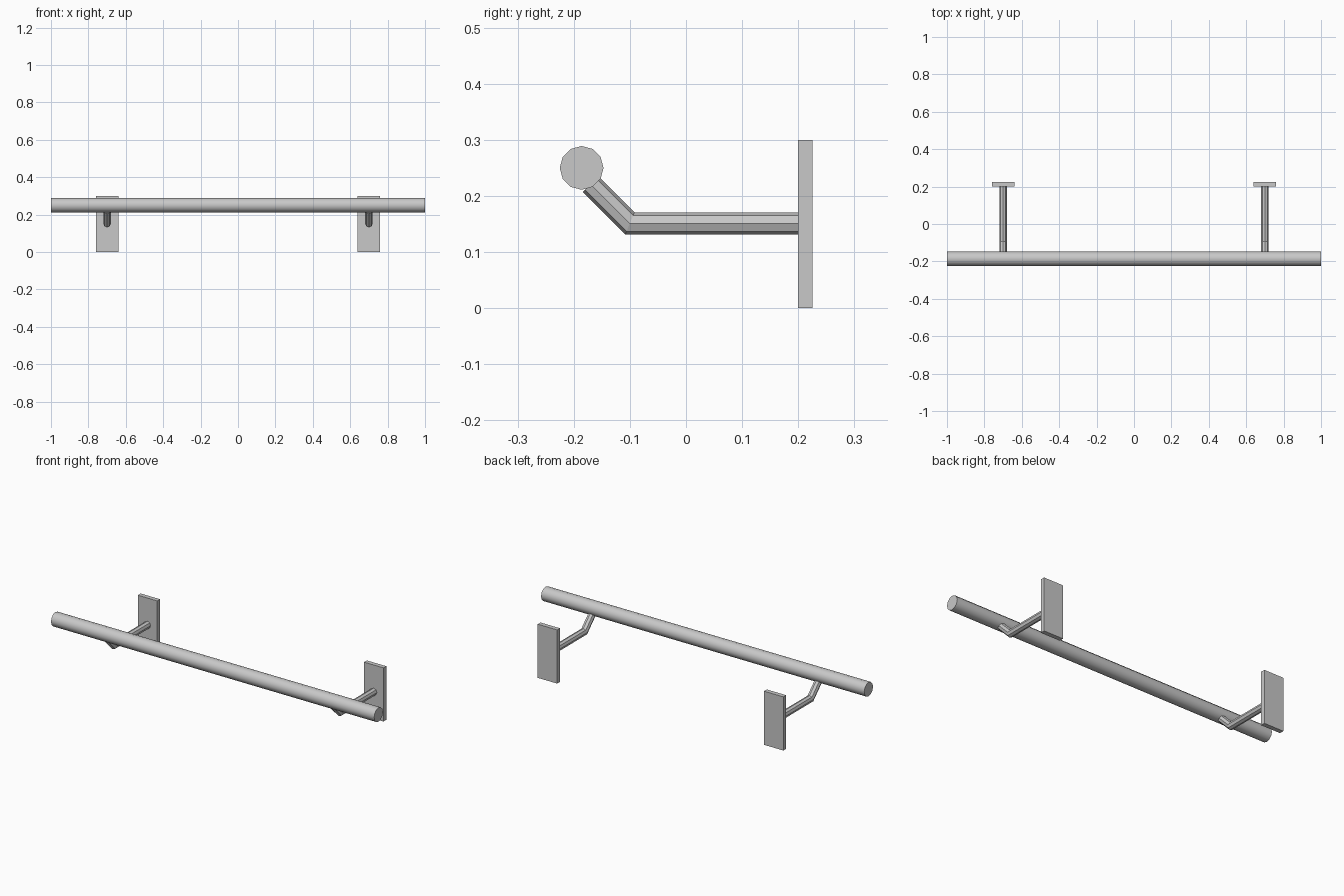
import bpy, bmesh
from math import cos, sin, pi, tan, radians

cube = bpy.data.objects.get("Cube")
if cube:
    bpy.data.objects.remove(cube, do_unlink=True)

# One plain grey metal for every part
metal = bpy.data.materials.new("grey_metal")
metal.use_nodes = True
GREY = (0.58, 0.58, 0.58, 1)
metal.diffuse_color = GREY
metal.node_tree.nodes["Principled BSDF"].inputs["Base Color"].default_value = GREY


def loft(name, rings):
    """Skin equal-length rings of points and cap both ends."""
    bm = bmesh.new()
    loops = [[bm.verts.new(p) for p in ring] for ring in rings]
    n = len(loops[0])
    for a, b in zip(loops, loops[1:]):
        for i in range(n):
            j = (i + 1) % n
            bm.faces.new((a[i], a[j], b[j], b[i]))
    bm.faces.new(loops[0])
    bm.faces.new(loops[-1])
    bmesh.ops.recalc_face_normals(bm, faces=bm.faces[:])
    mesh = bpy.data.meshes.new(name)
    bm.to_mesh(mesh)
    bm.free()
    mesh.materials.append(metal)
    obj = bpy.data.objects.new(name, mesh)
    bpy.context.collection.objects.link(obj)
    return obj


# Rail: twelve-sided bar with smooth sides and sharp ends
RAIL_Y, RAIL_Z, RAIL_R = -0.186, 0.25, 0.039
angles = [2 * pi * i / 12 for i in range(12)]
rail = loft("rail", [[(x, RAIL_Y + RAIL_R * cos(a), RAIL_Z + RAIL_R * sin(a))
                      for a in angles] for x in (-1, 1)])
bpy.context.view_layer.objects.active = rail
rail.select_set(True)
bpy.ops.object.shade_smooth_by_angle(angle=radians(40))

# Bracket arm path: centre (y, z) and the up direction of each ring
ARM_R = 0.0197
ARM_PATH = [
    ((0.2, 0.151), (0, 1)),
    ((-0.1, 0.151), (tan(pi / 8), 1)),
    ((-0.17, 0.221), (sin(pi / 4), cos(pi / 4))),
]

for side, x in (("left", 0.7), ("right", -0.7)):
    # Eight-sided arm, mitred at the bend
    loft(side + "_bracket_arm", [
        [(x + ARM_R * cos(k * pi / 4),
          y + ARM_R * sin(k * pi / 4) * uy,
          z + ARM_R * sin(k * pi / 4) * uz) for k in range(8)]
        for (y, z), (uy, uz) in ARM_PATH])

    # Flat wall plate
    loft(side + "_wall_plate", [
        [(x - 0.06, y, 0), (x + 0.06, y, 0), (x + 0.06, y, 0.3), (x - 0.06, y, 0.3)]
        for y in (0.2, 0.225)])
